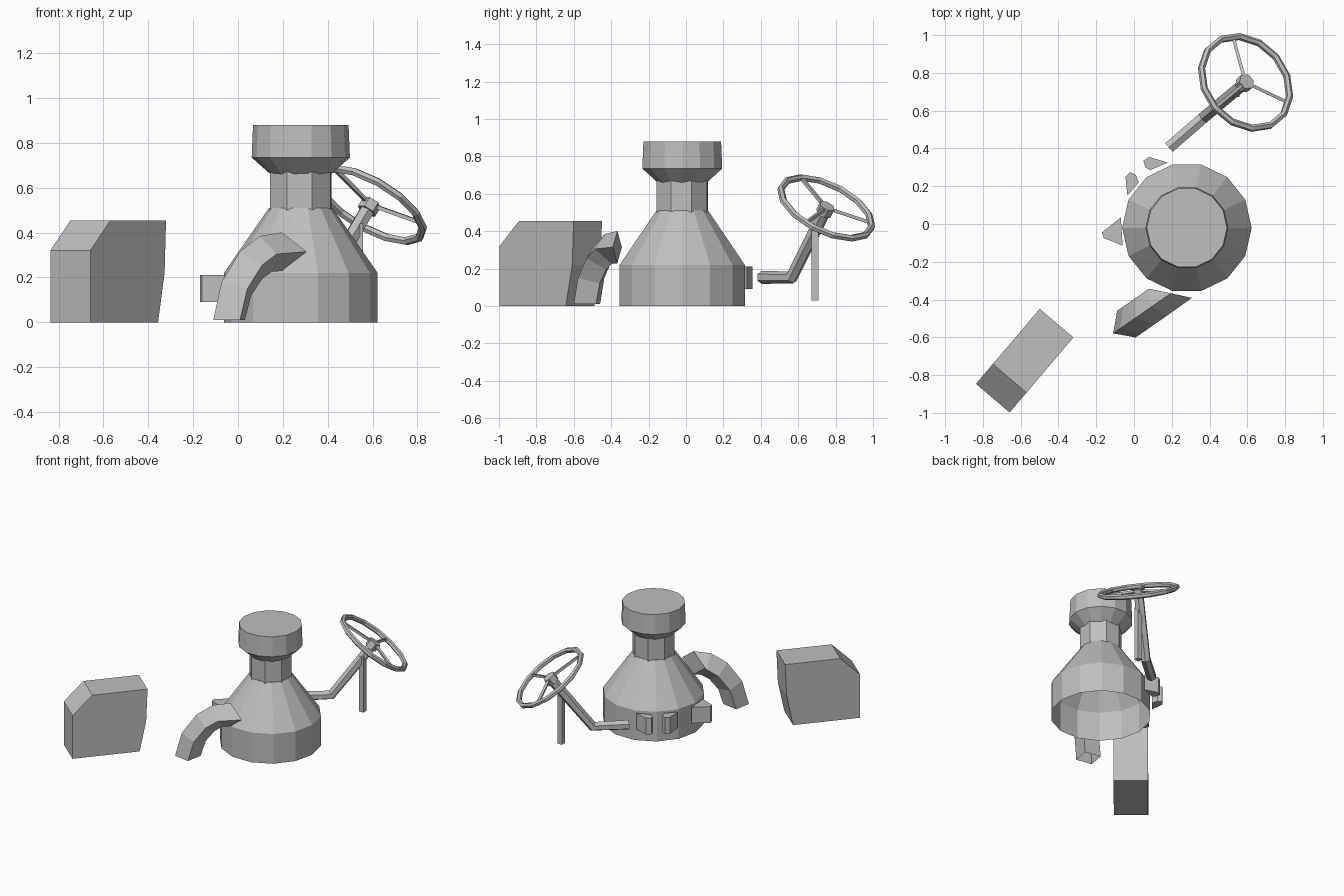
import bpy, bmesh, math
from mathutils import Vector

cube = bpy.data.objects.get("Cube")
if cube:
    bpy.data.objects.remove(cube, do_unlink=True)

grey = bpy.data.materials.new("plain grey")
grey.use_nodes = True
grey.diffuse_color = (0.52, 0.52, 0.52, 1)
grey.node_tree.nodes["Principled BSDF"].inputs["Base Color"].default_value = (0.52, 0.52, 0.52, 1)

UP = Vector((0, 0, 1))


def loft(name, rings, start=True, end=True, closed=False):
    """Skin a list of equal-length point rings into one flat-shaded object."""
    bm = bmesh.new()
    loops = [[bm.verts.new(p) for p in ring] for ring in rings]
    n = len(loops[0])
    pairs = list(zip(loops, loops[1:]))
    if closed:
        pairs.append((loops[-1], loops[0]))
    for a, b in pairs:
        for i in range(n):
            j = (i + 1) % n
            bm.faces.new((a[i], a[j], b[j], b[i]))
    if start and not closed:
        bm.faces.new(loops[0][::-1])
    if end and not closed:
        bm.faces.new(loops[-1])
    bmesh.ops.recalc_face_normals(bm, faces=bm.faces)
    mesh = bpy.data.meshes.new(name)
    bm.to_mesh(mesh)
    bm.free()
    mesh.materials.append(grey)
    obj = bpy.data.objects.new(name, mesh)
    bpy.context.collection.objects.link(obj)
    return obj


def circle(center, u, v, radius, sides, phase=0.5):
    angles = [math.tau * (i + phase) / sides for i in range(sides)]
    return [center + radius * (u * math.cos(a) + v * math.sin(a)) for a in angles]


def lathe(name, profile, sides, phase, **caps):
    x, y = Vector((1, 0, 0)), Vector((0, 1, 0))
    return loft(name, [circle(Vector((0.28, -0.02, z)), x, y, r, sides, phase)
                       for r, z in profile], **caps)


def rod(name, points, radius, sides):
    """Bent rod with mitred corners."""
    pts = [Vector(p) for p in points]
    dirs = [(b - a).normalized() for a, b in zip(pts, pts[1:])]
    side = dirs[0].cross(UP)
    side = side.normalized() if side.length > 0.01 else Vector((1, 0, 0))
    rings = []
    for i, p in enumerate(pts):
        t = (dirs[max(i - 1, 0)] + dirs[min(i, len(dirs) - 1)]).normalized()
        rings.append(circle(p, side, side.cross(t).normalized(), radius, sides))
    return loft(name, rings)


# Main vessel: open base, cone, neck and flared cap
lathe("vessel_base", [(0.343, 0), (0.343, 0.22), (0.142, 0.51)], 14, 0, start=False)
lathe("vessel_neck", [(0.146, 0.49), (0.146, 0.68)], 8, 0.45)
lathe("vessel_cap", [(0.135, 0.66), (0.219, 0.735), (0.213, 0.88)], 14, 0)

# Curved spout: diamond section swept along a bend, cut to face the vessel
along = Vector((0.82, 0.57, 0))
across = Vector((0.57, -0.82, 0))
foot = Vector((-0.04, -0.53, 0))
spout_rings = []
for s, z, tilt in ((0, 0.01, 0), (0.04, 0.15, 20), (0.12, 0.255, 45), (0.2, 0.305, 68)):
    a = math.radians(tilt)
    outer = UP * math.sin(a) - along * math.cos(a)
    spout_rings.append(circle(foot + along * s + UP * z, outer, across, 0.086, 4, 0))
spout_rings.append(circle(Vector((0.195, -0.367, 0.315)), UP, Vector((1.3, -0.28, 0)),
                          0.086, 4, 0))
loft("spout", spout_rings, start=False)

# Detached block with sloped top edge and undercut back
block_dir = Vector((-0.648, -0.762, 0))
block_side = Vector((0.762, -0.648, 0))
block_back = Vector((-0.41, -0.525, 0))
profile = [(0, 0.455), (0.01, 0.22), (0.055, 0), (0.521, 0), (0.521, 0.32), (0.383, 0.455)]
loft("block", [[block_back + block_dir * s + UP * z + block_side * w for s, z in profile]
               for w in (-0.117, 0.117)])

# Lugs around the side of the vessel
lugs = {
    "side_lug": [(-0.17, -0.045), (-0.16, -0.075), (-0.12, -0.09), (-0.06, -0.115), (-0.07, 0.035)],
    "middle_lug": [(-0.045, 0.25), (-0.02, 0.275), (0.01, 0.26), (0.025, 0.22), (-0.035, 0.15)],
    "back_lug": [(0.05, 0.335), (0.08, 0.355), (0.18, 0.325), (0.085, 0.285), (0.06, 0.3)],
}
for name, outline in lugs.items():
    loft(name, [[Vector((x, y, z)) for x, y in outline] for z in (0.09, 0.21)])

# Bent column with its support post
hub = Vector((0.585, 0.745, 0.515))
bend = Vector((0.37, 0.565, 0.153))
rod("wheel_column", [(0.185, 0.405, 0.153), bend, hub], 0.035, 6)
rod("support_post", [(0.54, 0.69, 0.03), (0.54, 0.69, 0.44)], 0.026, 4)

# Tilted hand wheel: hub, rim and three spokes
axis = (hub - bend).normalized()
level = UP.cross(axis).normalized()
uphill = axis.cross(level).normalized()
loft("wheel_hub", [circle(hub + axis * h, uphill, level, 0.045, 6) for h in (-0.025, 0.025)])

wheel_center = hub + axis * 0.012
rim = []
for i in range(14):
    a = math.tau * i / 14
    radial = uphill * math.cos(a) + level * math.sin(a)
    rim.append(circle(wheel_center + radial * 0.265, radial, axis, 0.019, 6))
loft("wheel_rim", rim, closed=True)

for i in range(3):
    a = math.tau * i / 3
    radial = uphill * math.cos(a) + level * math.sin(a)
    rod("wheel_spoke_" + str(i + 1), [wheel_center, wheel_center + radial * 0.262], 0.012, 4)
